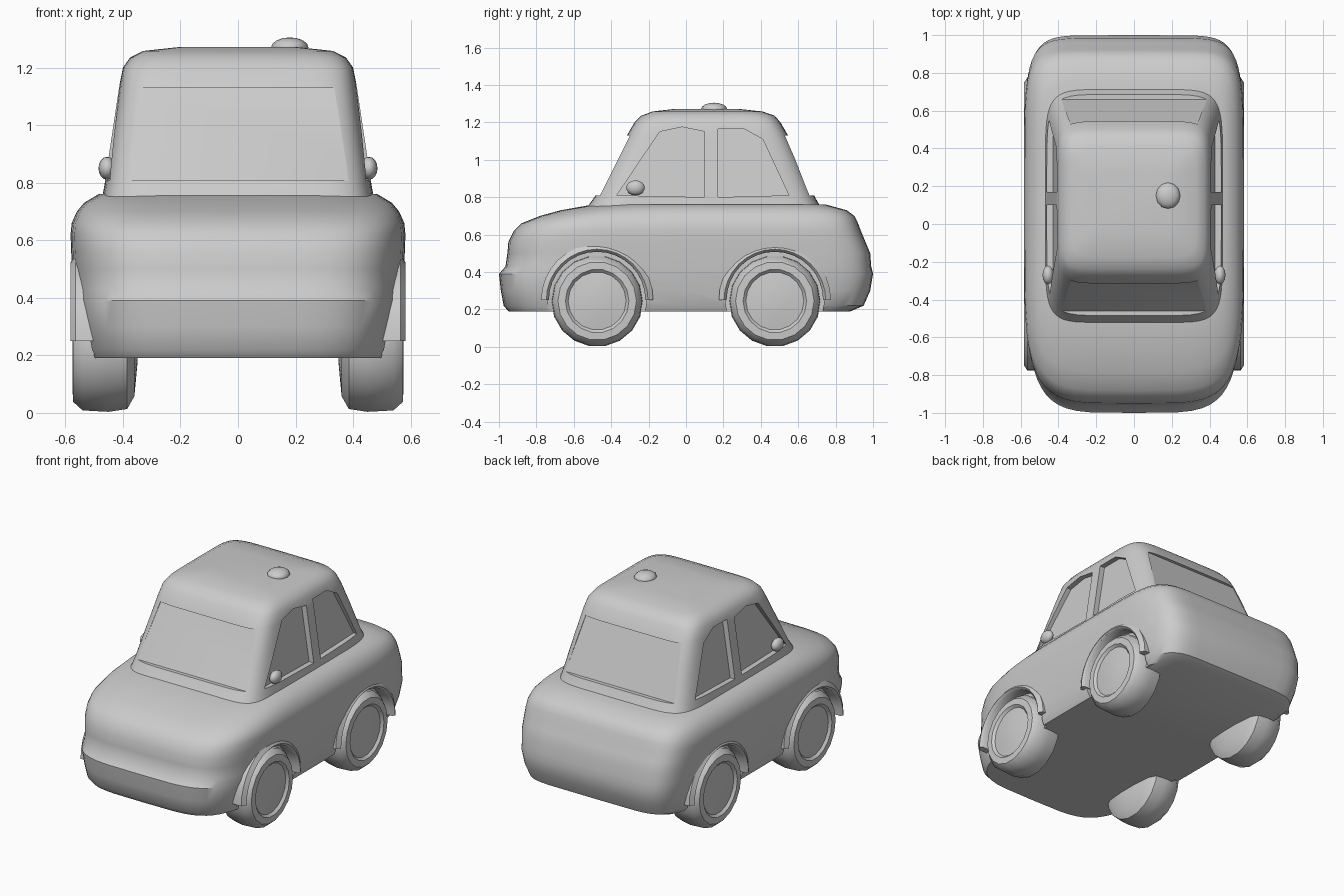
import bpy, bmesh, math
from mathutils import Vector

if "Cube" in bpy.data.objects:
    bpy.data.objects.remove(bpy.data.objects["Cube"])

paint = bpy.data.materials.new("plain grey")
paint.diffuse_color = (0.6, 0.6, 0.6, 1)
paint.use_nodes = True
paint.node_tree.nodes["Principled BSDF"].inputs["Base Color"].default_value = paint.diffuse_color


def finish(name, bm, angle=35):
    """Turn a bmesh into a smooth-shaded object."""
    bmesh.ops.recalc_face_normals(bm, faces=bm.faces)
    me = bpy.data.meshes.new(name)
    bm.to_mesh(me)
    bm.free()
    ob = bpy.data.objects.new(name, me)
    bpy.context.collection.objects.link(ob)
    me.materials.append(paint)
    shade(ob, angle)
    return ob


def shade(ob, angle=35):
    bpy.ops.object.select_all(action='DESELECT')
    ob.select_set(True)
    bpy.context.view_layer.objects.active = ob
    bpy.ops.object.shade_smooth_by_angle(angle=math.radians(angle))


def loft(name, rings, angle=35):
    """Skin a list of equal-length point rings and cap both ends."""
    bm = bmesh.new()
    vs = [[bm.verts.new(p) for p in r] for r in rings]
    n = len(rings[0])
    for a, b in zip(vs, vs[1:]):
        for i in range(n):
            j = (i + 1) % n
            bm.faces.new((a[i], a[j], b[j], b[i]))
    bm.faces.new(vs[0])
    bm.faces.new(vs[-1])
    return finish(name, bm, angle)


def plan(z, w, front, rear, p_front, p_rear, n=56):
    """Rounded-rectangle outline at height z, squarer where p is higher."""
    mid, half = (front + rear) / 2, (rear - front) / 2
    out = []
    for i in range(n):
        t = 2 * math.pi * i / n
        c, s = math.cos(t), math.sin(t)
        p = p_rear if s > 0 else p_front
        out.append((w * math.copysign(abs(c) ** (2 / p), c),
                    mid + half * math.copysign(abs(s) ** (2 / p), s), z))
    return out


def cut(ob, cutters):
    for c in cutters:
        m = ob.modifiers.new("cut", 'BOOLEAN')
        m.operation, m.solver, m.object = 'DIFFERENCE', 'EXACT', c
        bpy.context.view_layer.objects.active = ob
        bpy.ops.object.modifier_apply(modifier=m.name)
        bpy.data.objects.remove(c)
    shade(ob)


def circle(x, y, z, r, n):
    return [(x, y + r * math.cos(2 * math.pi * i / n),
             z + r * math.sin(2 * math.pi * i / n)) for i in range(n)]


def blob(name, loc, scale):
    bm = bmesh.new()
    bmesh.ops.create_uvsphere(bm, u_segments=12, v_segments=8, radius=1)
    for v in bm.verts:
        v.co = Vector(a * b + c for a, b, c in zip(v.co, scale, loc))
    return finish(name, bm, 60)


# Lower body: height, half width, front, rear
body = loft("body", [plan(*r, 4.8, 7.5) for r in (
    (0.19, 0.525, -0.95, 0.88), (0.22, 0.54, -0.975, 0.95),
    (0.30, 0.555, -0.99, 0.985), (0.39, 0.568, -1.0, 1.0),
    (0.43, 0.572, -0.965, 0.99), (0.50, 0.576, -0.955, 0.985),
    (0.56, 0.58, -0.95, 0.96), (0.62, 0.582, -0.92, 0.935),
    (0.66, 0.578, -0.88, 0.92), (0.70, 0.56, -0.78, 0.90),
    (0.73, 0.535, -0.67, 0.86), (0.76, 0.485, -0.50, 0.75))])

# Cabin with a crowned roof
cabin = loft("cabin", [plan(*r, 7, 7) for r in (
    (0.73, 0.475, -0.54, 0.73), (0.80, 0.463, -0.49, 0.69),
    (1.00, 0.433, -0.385, 0.605), (1.14, 0.412, -0.31, 0.54),
    (1.20, 0.40, -0.275, 0.505), (1.235, 0.375, -0.24, 0.475),
    (1.258, 0.33, -0.18, 0.41), (1.272, 0.20, -0.06, 0.28))])

# Shallow wheel arches
WHEELS = [(s, y) for s in (-1, 1) for y in (-0.475, 0.475)]
cut(body, [loft("arch_cutter", [circle(s * x, y, 0.25, 0.265, 24) for x in (0.50, 0.8)])
           for s, y in WHEELS])


# Sunken side windows
def side_cutter(s, profile):
    inner = [(s * (0.43 - 0.155 * (z - 0.8)), y, z) for y, z in profile]
    outer = [(s * 0.7, y, z) for y, z in profile]
    return loft("window_cutter", [inner, outer])


front_pane = [(-0.37, 0.81), (0.10, 0.80), (0.10, 1.15), (-0.02, 1.175), (-0.14, 1.15)]
rear_pane = [(0.17, 0.80), (0.55, 0.81), (0.41, 1.11), (0.31, 1.165), (0.17, 1.165)]
cutters = [side_cutter(s, p) for s in (-1, 1) for p in (front_pane, rear_pane)]


# Sunken windscreen and rear screen
def screen_cutter(low, high, far):
    quad = [(-0.385, low, 0.81), (0.385, low, 0.81), (0.335, high, 1.13), (-0.335, high, 1.13)]
    return loft("screen_cutter", [quad, [(x, far, z) for x, y, z in quad]])


cutters += [screen_cutter(-0.46, -0.295, -0.9), screen_cutter(0.66, 0.525, 1.1)]
cut(cabin, cutters)

for s, y in WHEELS:
    tag = ("left" if s < 0 else "right") + ("_front" if y < 0 else "_rear")
    # Chunky tyre with a shallow rim and domed hub
    loft("wheel_" + tag, [circle(s * x, y, 0.245, r, 18) for x, r in (
        (0.35, 0.08), (0.36, 0.19), (0.385, 0.235), (0.45, 0.245), (0.54, 0.24),
        (0.573, 0.21), (0.575, 0.17), (0.56, 0.155), (0.57, 0.08), (0.573, 0.03))], 40)
    # Soft lip round the arch
    rings = []
    for i in range(17):
        t = math.pi * i / 16
        rings.append([(s * x, y + r * math.cos(t), 0.25 + r * math.sin(t))
                      for x, r in ((0.50, 0.258), (0.57, 0.258), (0.583, 0.272), (0.565, 0.30), (0.50, 0.30))])
    loft("arch_lip_" + tag, rings, 50)

# Small mirrors at the foot of the front pillars
for s, tag in ((-1, "left"), (1, "right")):
    blob("mirror_" + tag, (s * 0.455, -0.27, 0.85), (0.03, 0.05, 0.04))

# Small raised flap on the roof
blob("roof_flap", (0.18, 0.15, 1.27), (0.065, 0.07, 0.035))
